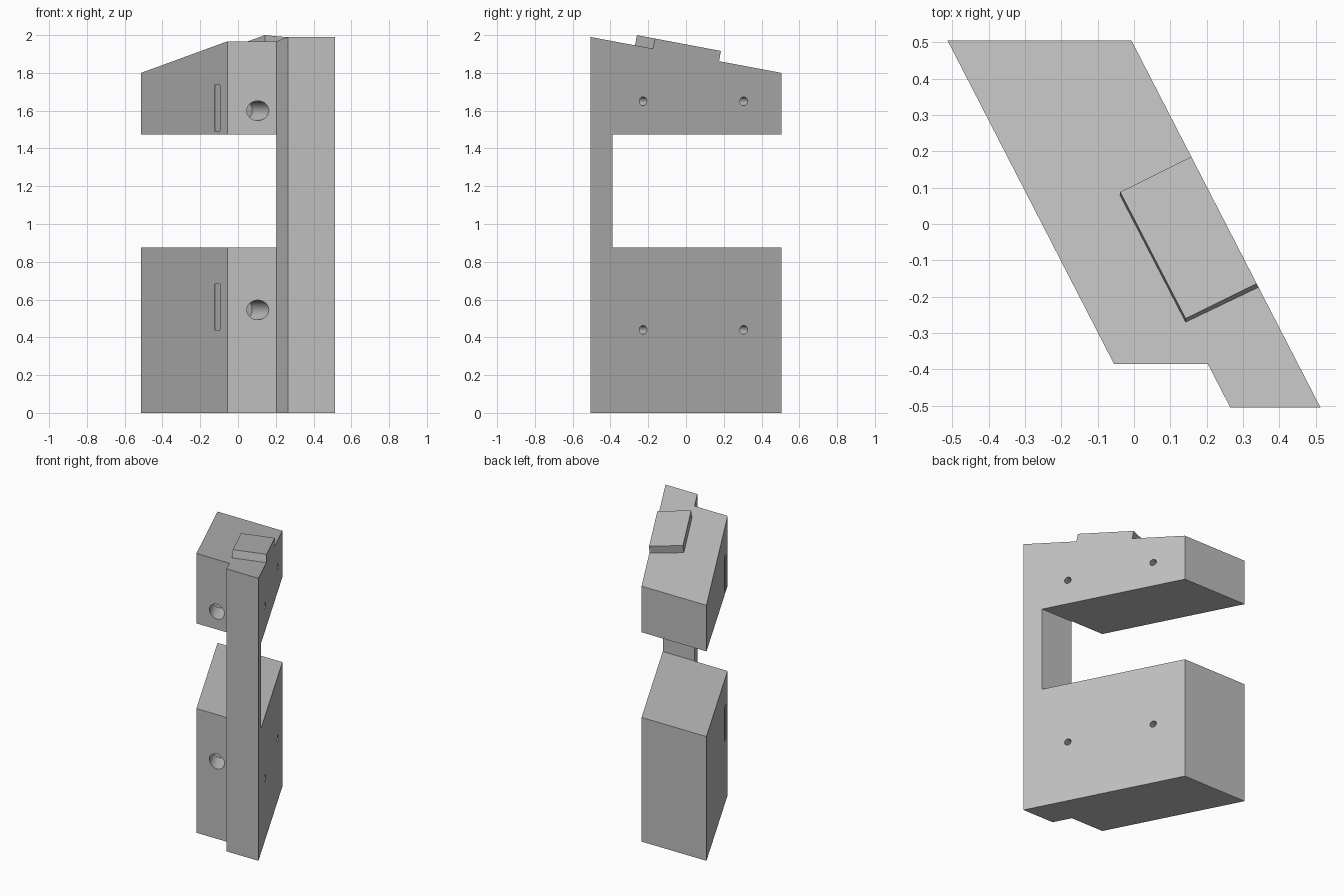
import bpy
import bmesh
import math
from mathutils import Vector

cube = bpy.data.objects.get("Cube")
if cube:
    bpy.data.objects.remove(cube, do_unlink=True)

grey = bpy.data.materials.new("plain grey")
grey.use_nodes = True
colour = (0.52, 0.52, 0.52, 1)
grey.diffuse_color = colour
grey.node_tree.nodes["Principled BSDF"].inputs["Base Color"].default_value = colour

# Shared directions: along the slanted walls, and square to them
ALONG = Vector((-0.515, 1.01, 0)).normalized()
OUT = Vector((ALONG.y, -ALONG.x, 0))
FRONT, BACK = -0.505, 0.505


def roof(y):
    return 1.99 + (y - FRONT) * (1.80 - 1.99) / (BACK - FRONT)


def right_wall(y):
    return 0.513 - (y - FRONT) * 0.515


def left_wall(y):
    return -0.055 - (y + 0.385) * 0.515


def loft(name, bottom, top):
    """Solid between two matching outlines."""
    bm = bmesh.new()
    low = [bm.verts.new(p) for p in bottom]
    high = [bm.verts.new(p) for p in top]
    bm.faces.new(low)
    bm.faces.new(high)
    n = len(low)
    for i in range(n):
        j = (i + 1) % n
        bm.faces.new((low[i], low[j], high[j], high[i]))
    bmesh.ops.recalc_face_normals(bm, faces=bm.faces)
    mesh = bpy.data.meshes.new(name)
    bm.to_mesh(mesh)
    bm.free()
    obj = bpy.data.objects.new(name, mesh)
    bpy.context.collection.objects.link(obj)
    mesh.materials.append(grey)
    return obj


def cut(target, cutter):
    """Subtract a cutter and discard it."""
    cutter.hide_render = True
    mod = target.modifiers.new("cut", "BOOLEAN")
    mod.operation = "DIFFERENCE"
    mod.solver = "EXACT"
    mod.object = cutter
    bpy.context.view_layer.objects.active = target
    bpy.ops.object.modifier_apply(modifier=mod.name)
    bpy.data.objects.remove(cutter, do_unlink=True)


def bore(target, mouth, inward, radius, depth, sides=32):
    """Blind round hole, starting a little outside the surface."""
    side = inward.cross(Vector((0, 0, 1)))
    ring = []
    for i in range(sides):
        a = 2 * math.pi * i / sides
        ring.append(mouth + radius * (side * math.cos(a) + Vector((0, 0, math.sin(a)))))
    cut(target, loft("bore_cutter", [p - inward * 0.08 for p in ring],
                     [p + inward * depth for p in ring]))


# Bracket body: slanted footprint with a stepped front and sloping roof
plan = [(-0.513, BACK), (right_wall(BACK), BACK), (0.513, FRONT),
        (0.265, FRONT), (0.203, -0.385), (-0.055, -0.385)]
body = loft("bracket_body", [(x, y, 0) for x, y in plan],
            [(x, y, roof(y)) for x, y in plan])

# Opening between the two blocks, leaving the front post
gap = [(-1, -0.388), (1, -0.388), (1, 1), (-1, 1)]
cut(body, loft("gap_cutter", [(x, y, 0.875) for x, y in gap],
               [(x, y, 1.475) for x, y in gap]))

# Large front holes running parallel to the slanted walls
for z in (0.545, 1.60):
    bore(body, Vector((0.105, -0.385, z)), ALONG, 0.052, 0.167)

# Small holes in the long right wall
for z in (0.44, 1.65):
    for y in (-0.227, 0.306):
        bore(body, Vector((right_wall(y), y, z)), -OUT, 0.023, 0.1, 24)

# Shallow upright slots in the left wall
for z0, z1 in ((0.44, 0.682), (1.492, 1.736)):
    ends = [Vector((left_wall(y), y, 0)) for y in (-0.307, -0.249)]
    slot = [ends[0] - OUT * 0.02, ends[1] - OUT * 0.02,
            ends[1] + OUT * 0.004, ends[0] + OUT * 0.004]
    cut(body, loft("slot_cutter", [p + Vector((0, 0, z0)) for p in slot],
                   [p + Vector((0, 0, z1)) for p in slot]))

# Raised pad on the roof, flush with the right wall and square to the slope
pad_plan = [(-0.038, 0.078), (right_wall(0.175), 0.175),
            (right_wall(-0.174), -0.174), (0.142, -0.27)]
lean, rise = 0.01, 0.054
pad_top = []
for i, (x, y) in enumerate(pad_plan):
    top_x = right_wall(y + lean) if i in (1, 2) else x
    pad_top.append((top_x, y + lean, roof(y) + rise))
pad = loft("roof_pad", [(x, y, roof(y)) for x, y in pad_plan], pad_top)

# Smooth hole walls, crisp edges elsewhere
bpy.ops.object.select_all(action="DESELECT")
for obj in (body, pad):
    obj.select_set(True)
bpy.context.view_layer.objects.active = body
bpy.ops.object.shade_smooth_by_angle(angle=math.radians(30))
